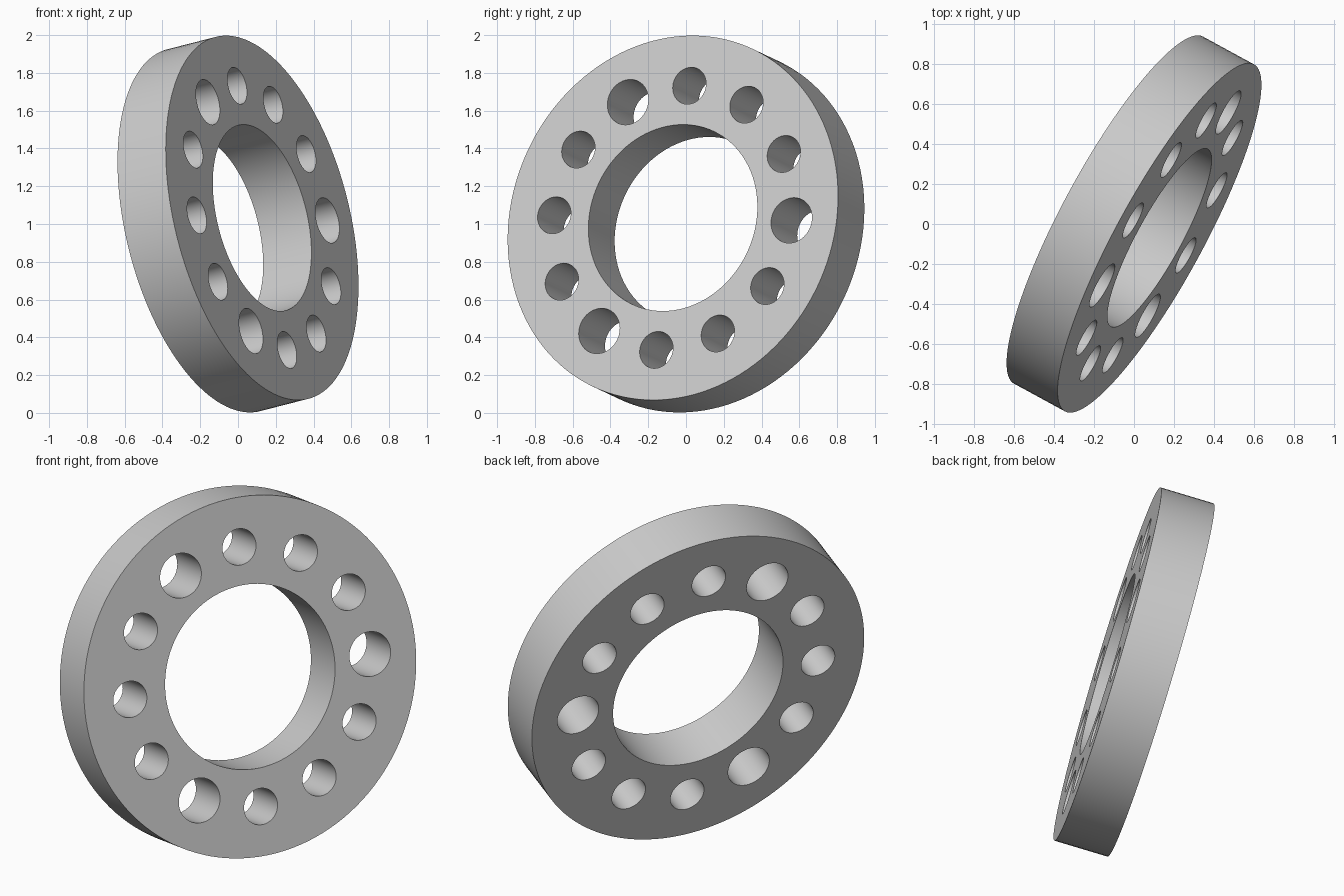
import bpy
import bmesh
from math import cos, sin, pi, radians
from mathutils import Matrix, Vector

cube = bpy.data.objects.get("Cube")
if cube:
    bpy.data.objects.remove(cube, do_unlink=True)

# Material
grey = bpy.data.materials.new("plain grey")
grey.use_nodes = True
colour = (0.6, 0.6, 0.6, 1)
grey.diffuse_color = colour
grey.node_tree.nodes["Principled BSDF"].inputs["Base Color"].default_value = colour

# Flat profile: outer rim, bore and bolt holes, extruded both ways
OUTER, BORE, PITCH = 0.989, 0.506, 0.717
SMALL, LARGE = 0.1, 0.123
HALF_THICK = 0.149
PHASE = radians(-1.1)

profile = bpy.data.curves.new("flange_profile", "CURVE")
profile.dimensions = "2D"
profile.fill_mode = "BOTH"
profile.extrude = HALF_THICK


def add_circle(cx, cy, radius, count):
    spline = profile.splines.new("POLY")
    spline.points.add(count - 1)
    for i, point in enumerate(spline.points):
        a = 2 * pi * i / count
        point.co = (cx + radius * cos(a), cy + radius * sin(a), 0, 1)
    spline.use_cyclic_u = True


add_circle(0, 0, OUTER, 128)
add_circle(0, 0, BORE, 96)
for k in range(12):
    a = PHASE + k * pi / 6
    # Every fourth hole is larger
    add_circle(PITCH * cos(a), PITCH * sin(a), SMALL if k % 4 else LARGE, 48)

# Convert the profile to a welded mesh
source = bpy.data.objects.new("flange_source", profile)
bpy.context.collection.objects.link(source)
bpy.context.view_layer.update()
evaluated = source.evaluated_get(bpy.context.evaluated_depsgraph_get())
mesh = bpy.data.meshes.new_from_object(evaluated)
bpy.data.objects.remove(source, do_unlink=True)

# Tilt the disc so its axis follows the face normal
axis = Vector((0.857, -0.467, 0.22)).normalized()
across = Vector((0, 0, 1)).cross(axis).normalized()
up = axis.cross(across)
tilt = Matrix((across, up, axis)).transposed().to_4x4()

bm = bmesh.new()
bm.from_mesh(mesh)
bmesh.ops.remove_doubles(bm, verts=bm.verts, dist=0.0001)
bmesh.ops.recalc_face_normals(bm, faces=bm.faces)
bm.transform(Matrix.Translation((0, 0, 1)) @ tilt)
bm.to_mesh(mesh)
bm.free()

mesh.name = "drilled_ring"
mesh.materials.clear()
mesh.materials.append(grey)
ring = bpy.data.objects.new("drilled_ring", mesh)
bpy.context.collection.objects.link(ring)

# Smooth walls, sharp rims
bpy.ops.object.select_all(action="DESELECT")
ring.select_set(True)
bpy.context.view_layer.objects.active = ring
bpy.ops.object.shade_smooth_by_angle(angle=radians(30))
